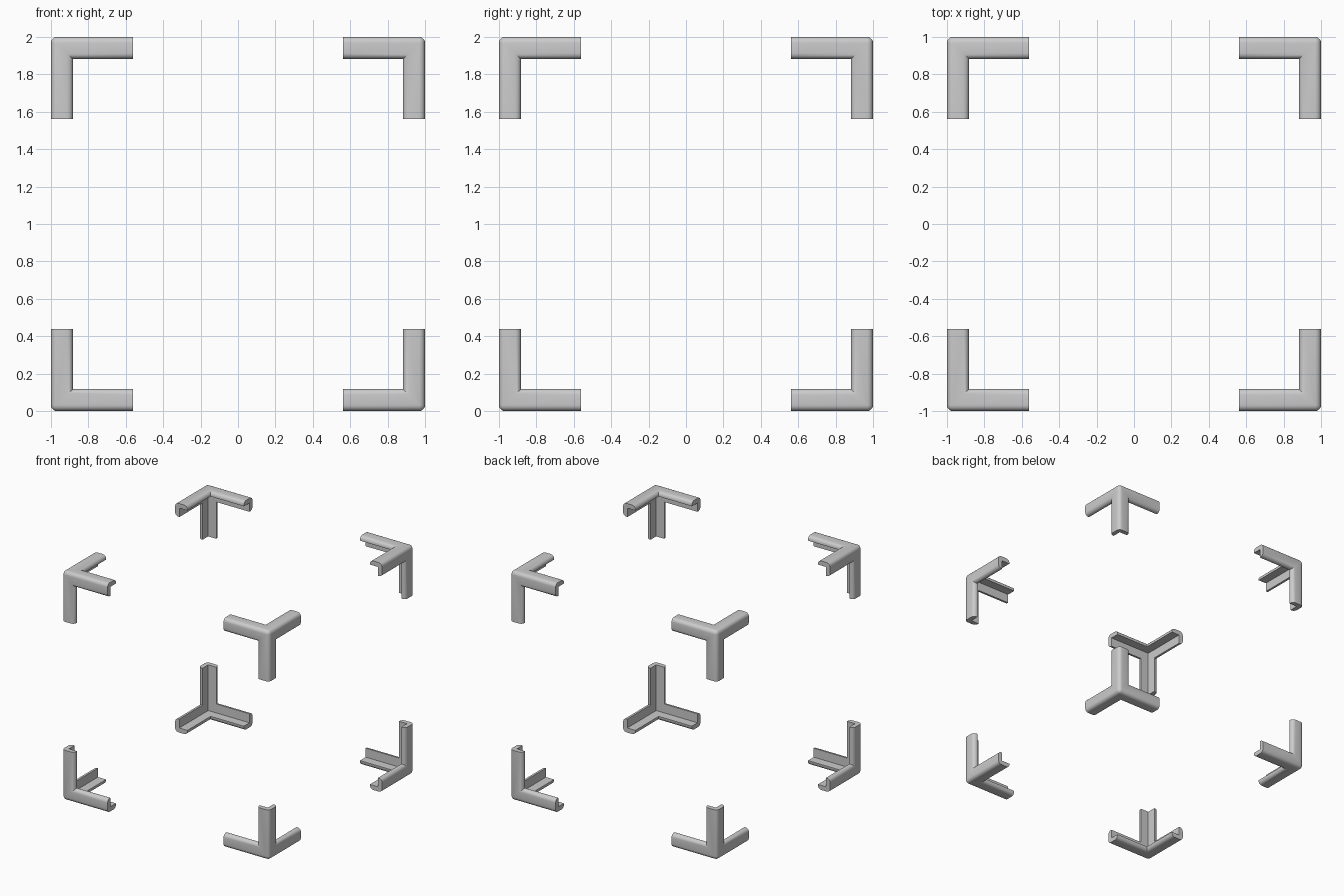
import bpy, bmesh
from itertools import product
from math import radians
from mathutils import Vector

if "Cube" in bpy.data.objects:
    bpy.data.objects.remove(bpy.data.objects["Cube"])

WIDTH, LENGTH, WALL, ROUND = 0.118, 0.439, 0.04, 0.032
steps = [0, WALL, WIDTH, LENGTH]


def solid(c):
    """Cells that form three L-section arms meeting at a corner."""
    return min(c) == 0 and max(c) <= 2 and c.count(2) <= 1


# Boundary faces of the three-armed corner, measured inward from (1, 1, 1)
bm = bmesh.new()
for cell in product(range(3), repeat=3):
    if not solid(cell):
        continue
    for axis, side in product(range(3), (0, 1)):
        near = list(cell)
        near[axis] += 2 * side - 1
        if solid(near):
            continue
        u, v = (axis + 1) % 3, (axis + 2) % 3
        verts = []
        for a, b in ((0, 0), (1, 0), (1, 1), (0, 1)):
            p = list(cell)
            p[axis] += side
            p[u] += a
            p[v] += b
            verts.append(bm.verts.new([1 - steps[i] for i in p]))
        bm.faces.new(verts)
bmesh.ops.remove_doubles(bm, verts=bm.verts, dist=1e-5)
bmesh.ops.recalc_face_normals(bm, faces=bm.faces)
bmesh.ops.dissolve_limit(bm, angle_limit=radians(2), verts=bm.verts, edges=bm.edges)

# Round the outside edges, leaving the cut ends and inside sharp
outer = []
for e in bm.edges:
    at_end = any(all(abs(v.co[k] - (1 - LENGTH)) < 1e-4 for v in e.verts) for k in range(3))
    on_outside = any(all(v.co[k] > 1 - 1e-4 for v in e.verts) for k in range(3))
    if on_outside and not at_end:
        outer.append(e)
bmesh.ops.bevel(bm, geom=outer, offset=ROUND, offset_type='OFFSET', segments=5,
                profile=0.5, affect='EDGES', clamp_overlap=True)

mesh = bpy.data.meshes.new("corner_brackets")
bm.to_mesh(mesh)
bm.free()
brackets = bpy.data.objects.new("corner_brackets", mesh)
bpy.context.collection.objects.link(brackets)
brackets.location = Vector((0, 0, 1))

bpy.context.view_layer.objects.active = brackets
brackets.select_set(True)
bpy.ops.object.shade_smooth_by_angle(angle=radians(35))

# Repeat at all eight corners
mirror = brackets.modifiers.new("eight_corners", 'MIRROR')
mirror.use_axis = (True, True, True)
mirror.use_mirror_merge = False
